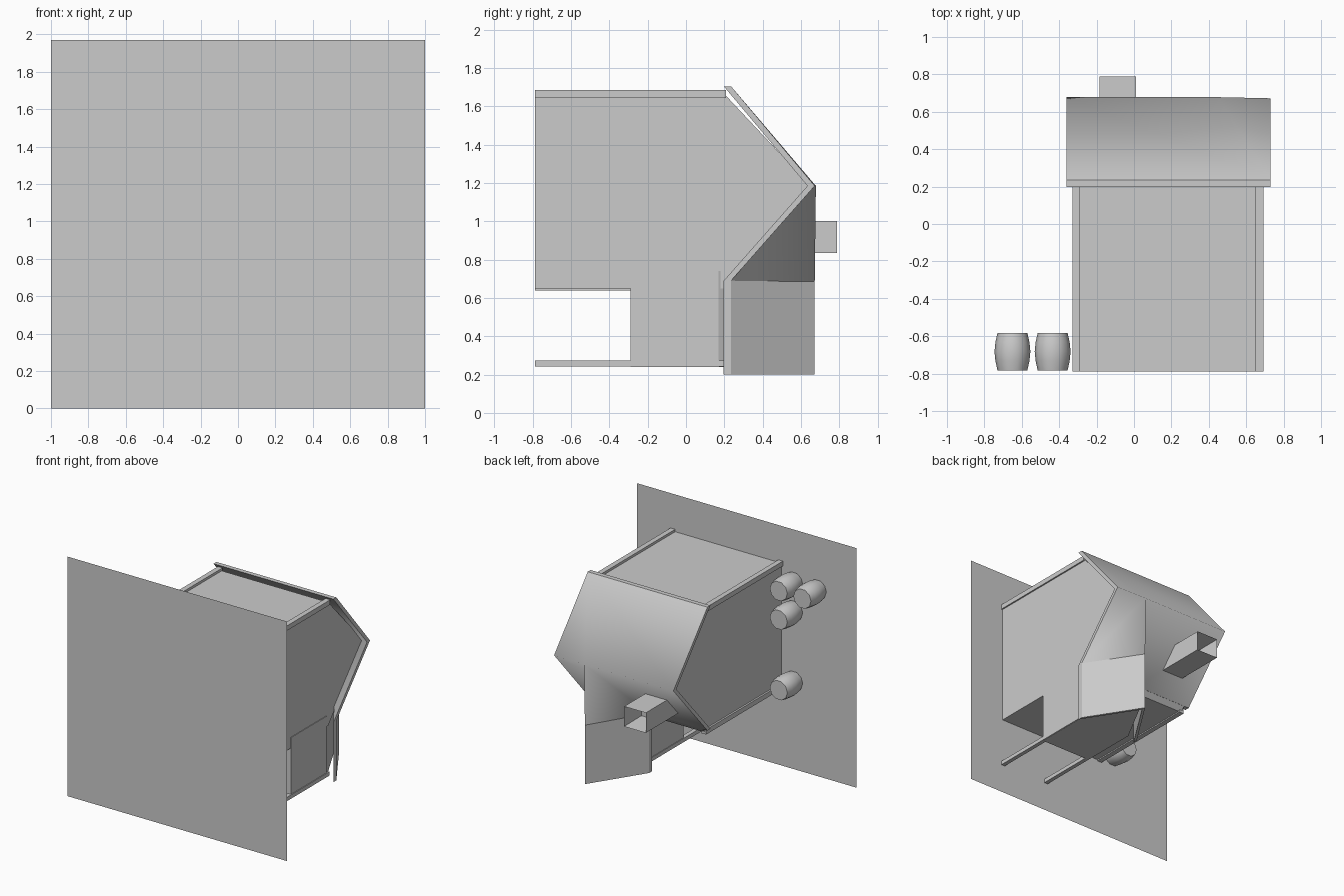
import bpy, bmesh, math
from mathutils import Matrix, Vector

if "Cube" in bpy.data.objects:
    bpy.data.objects.remove(bpy.data.objects["Cube"])

GROUND = -0.788   # the house lies on its back wall: its own "up" is +y


def finish(name, bm, smooth_angle=None):
    bmesh.ops.recalc_face_normals(bm, faces=bm.faces)
    me = bpy.data.meshes.new(name)
    bm.to_mesh(me)
    bm.free()
    ob = bpy.data.objects.new(name, me)
    bpy.context.collection.objects.link(ob)
    if smooth_angle:
        bpy.ops.object.select_all(action='DESELECT')
        ob.select_set(True)
        bpy.context.view_layer.objects.active = ob
        bpy.ops.object.shade_smooth_by_angle(angle=math.radians(smooth_angle))
    return ob


def box(name, lo, hi):
    bm = bmesh.new()
    lo, hi = Vector(lo), Vector(hi)
    bmesh.ops.create_cube(bm, size=1, matrix=Matrix.Translation((lo + hi) / 2) @ Matrix.Diagonal((*(hi - lo), 1)))
    return finish(name, bm)


def prism(name, points, direction):
    bm = bmesh.new()
    face = bm.faces.new([bm.verts.new(p) for p in points])
    new = bmesh.ops.extrude_face_region(bm, geom=[face], use_keep_orig=True)["geom"]
    bmesh.ops.translate(bm, vec=direction, verts=[v for v in new if isinstance(v, bmesh.types.BMVert)])
    return finish(name, bm)


def slab(name, points, faces, thickness, smooth):
    """Sheet of faces thickened towards the house floor."""
    bm = bmesh.new()
    vs = [bm.verts.new(p) for p in points]
    fs = [bm.faces.new([vs[i] for i in f]) for f in faces]
    new = bmesh.ops.extrude_face_region(bm, geom=fs, use_keep_orig=True)["geom"]
    bmesh.ops.translate(bm, vec=(0, -thickness, 0), verts=[v for v in new if isinstance(v, bmesh.types.BMVert)])
    bmesh.ops.recalc_face_normals(bm, faces=bm.faces)
    for f in bm.faces:
        f.smooth = smooth
    for e in bm.edges:   # keep the rim crisp
        if any(abs(f.normal.y) < 0.01 for f in e.link_faces):
            e.smooth = False
    return finish(name, bm)


# Ground sheet
bm = bmesh.new()
bm.faces.new([bm.verts.new((x, -0.79, z)) for x, z in ((-1, 0), (1, 0), (1, 1.97), (-1, 1.97))])
finish("ground_sheet", bm)

# Main house body with gable ends
profile = [(GROUND, 0.65), (0.2, 0.65), (0.65, 1.185), (0.2, 1.665), (GROUND, 1.665)]
prism("main_walls", [(-0.315, y, z) for y, z in profile], (0.995, 0, 0))

# Wing overhanging the porch
gable = [(0.225, -0.29), (0.685, -0.29), (0.685, 0.17), (0.45, 0.62), (0.225, 0.2)]
prism("wing_walls", [(x, y, 0.24) for x, y in gable], (0, 0, 0.5))

# Main roof, flowing into the wing's valleys
L, R, M, W = -0.36, 0.73, 0.45, 0.17
E, T = 0.235, 0.678
slab("main_roof",
     [(L, E, 1.705), (R, E, 1.705), (L, T, 1.185), (M, T, 1.185), (R, T - .006, 1.185),
      (L, E, 0.69), (W, E, 0.69), (R, E, 0.69), (M, T - .006, 0.685)],
     [(0, 1, 4, 3, 2), (2, 3, 6, 5), (3, 8, 6), (3, 7, 8), (3, 4, 7)], 0.038, True)

# Wing roof
slab("wing_roof",
     [(W, E, 0.69), (M, T - .006, 0.685), (R, E, 0.69), (W, E, 0.2), (M, T - .006, 0.2), (R, E, 0.2)],
     [(0, 1, 4, 3), (1, 2, 5, 4)], 0.038, False)

# Corner posts
for i, (x, z) in enumerate([(-0.33, 1.645), (0.65, 1.645), (-0.33, 0.64)]):
    box(f"corner_post_{i}", (x, GROUND, z), (x + 0.042, 0.21, z + 0.04))

# Porch posts
for i, x in enumerate((0.22, 0.657)):
    box(f"porch_post_{i}", (x, GROUND, 0.242), (x + 0.034, 0.2, 0.274))

# Hollow chimney
bm = bmesh.new()
bmesh.ops.create_cube(bm, size=1, matrix=Matrix.Translation((-0.087, 0.545, 0.918))
                      @ Matrix.Diagonal((0.197, 0.485, 0.165, 1)))
bm.normal_update()
top = max(bm.faces, key=lambda f: f.normal.y)
bmesh.ops.inset_region(bm, faces=[top], thickness=0.024)
bmesh.ops.translate(bm, vec=(0, -0.2, 0), verts=top.verts)
finish("chimney", bm)

# Barrels standing on the ground
curve = [(0.0, 0.080), (0.05, 0.091), (0.1, 0.096), (0.15, 0.091), (0.2, 0.080)]
for i, (x, z) in enumerate([(-0.435, 1.545), (-0.65, 1.54), (-0.435, 1.31), (-0.435, 0.73)]):
    bm = bmesh.new()
    rings = [[bm.verts.new((x + r * math.cos(a * math.tau / 10), -0.782 + h, z + r * math.sin(a * math.tau / 10)))
              for a in range(10)] for h, r in curve]
    for lo, hi in zip(rings, rings[1:]):
        for a in range(10):
            b = (a + 1) % 10
            bm.faces.new((lo[a], lo[b], hi[b], hi[a]))
    bm.faces.new(rings[0])
    bm.faces.new(rings[-1])
    finish(f"barrel_{i}", bm, 45)
